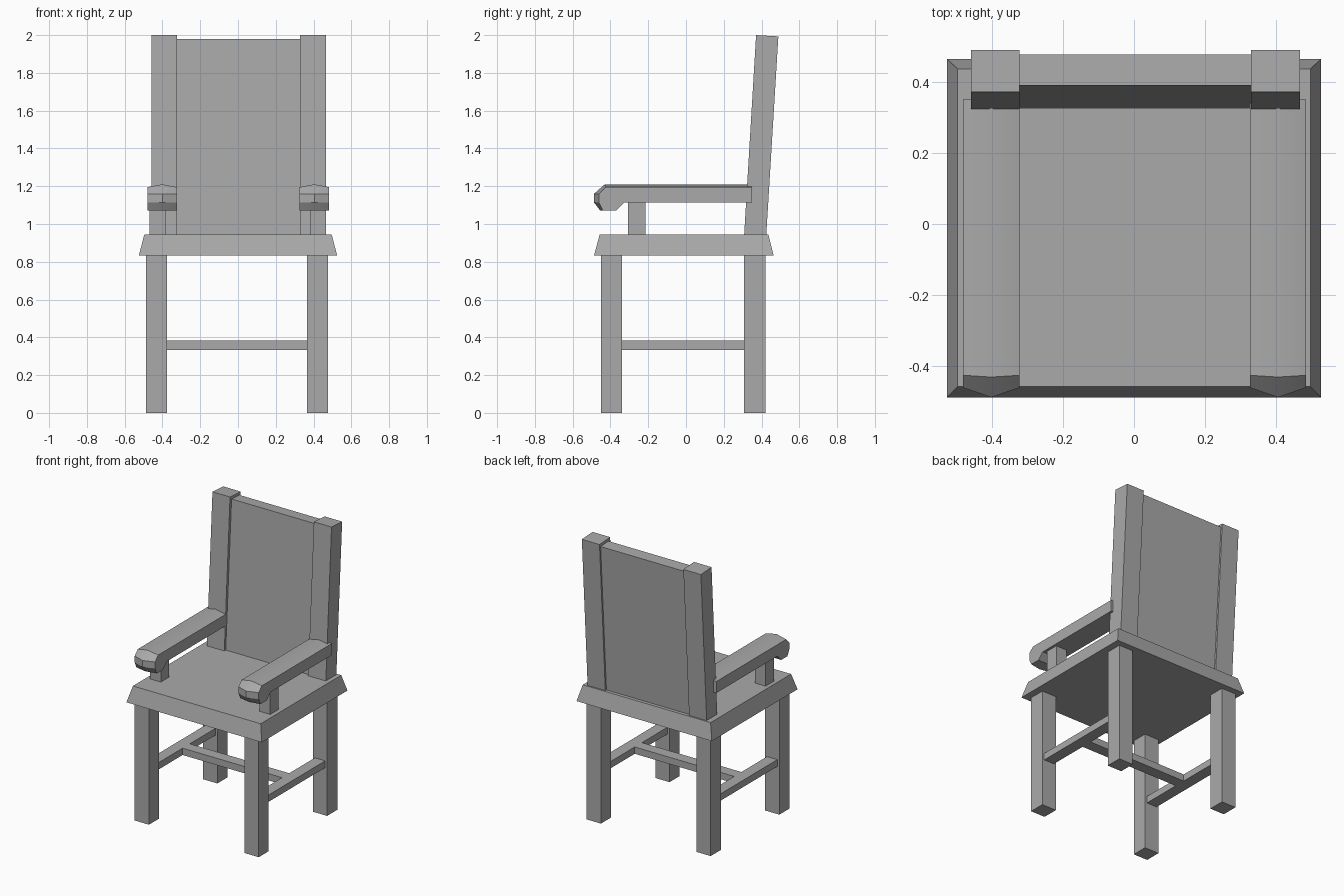
import bpy, bmesh, math

if "Cube" in bpy.data.objects:
    bpy.data.objects.remove(bpy.data.objects["Cube"])

grey = bpy.data.materials.new("plain grey")
grey.diffuse_color = (0.4, 0.4, 0.4, 1)
grey.use_nodes = True
grey.node_tree.nodes["Principled BSDF"].inputs["Base Color"].default_value = grey.diffuse_color


def loft(name, sections, smooth=False):
    """Bridge matching closed loops of points and cap both ends."""
    bm = bmesh.new()
    rings = [[bm.verts.new(p) for p in s] for s in sections]
    n = len(rings[0])
    for a, b in zip(rings, rings[1:]):
        for i in range(n):
            j = (i + 1) % n
            bm.faces.new((a[i], a[j], b[j], b[i]))
    bm.faces.new(rings[0])
    bm.faces.new(rings[-1][::-1])
    bmesh.ops.recalc_face_normals(bm, faces=bm.faces)
    me = bpy.data.meshes.new(name)
    bm.to_mesh(me)
    bm.free()
    me.materials.append(grey)
    ob = bpy.data.objects.new(name, me)
    bpy.context.collection.objects.link(ob)
    if smooth:
        bpy.ops.object.select_all(action='DESELECT')
        ob.select_set(True)
        bpy.context.view_layer.objects.active = ob
        bpy.ops.object.shade_smooth_by_angle(angle=math.radians(30))
    return ob


def rect(x0, x1, y0, y1, z):
    return [(x0, y0, z), (x1, y0, z), (x1, y1, z), (x0, y1, z)]


def box(name, x0, x1, y0, y1, z0, z1):
    return loft(name, [rect(x0, x1, y0, y1, z0), rect(x0, x1, y0, y1, z1)])


def side_profile(x, pts):
    return [(x, y, z) for y, z in pts]


# Seat with sloping edges
SEAT_Z = 0.944
loft("seat", [rect(-0.525, 0.525, -0.487, 0.464, 0.833),
              rect(-0.496, 0.496, -0.457, 0.436, SEAT_Z)])

# Four legs
for side, x0, x1 in (("left", -0.487, -0.376), ("right", 0.365, 0.476)):
    box(f"front_leg_{side}", x0, x1, -0.45, -0.339, 0, 0.833)
    box(f"back_leg_{side}", x0, x1, 0.308, 0.422, 0, 0.833)
    # Side stretcher between front and back leg
    mid = (x0 + x1) / 2
    box(f"side_stretcher_{side}", mid - 0.04, mid + 0.04, -0.339, 0.308, 0.334, 0.382)

# Cross stretcher joining the side stretchers
box("cross_stretcher", -0.392, 0.381, -0.055, 0.025, 0.334, 0.382)

# Leaning back posts and the panel between them
post = [(0.308, SEAT_Z), (0.425, SEAT_Z), (0.489, 1.993), (0.371, 2.0)]
panel = [(0.324, SEAT_Z), (0.412, SEAT_Z), (0.476, 1.974), (0.389, 1.979)]
for side, x0, x1 in (("left", -0.458, -0.322), ("right", 0.329, 0.466)):
    loft(f"back_post_{side}", [side_profile(x, post) for x in (x0, x1)])
loft("back_panel", [side_profile(x, panel) for x in (-0.322, 0.329)])

# Armrests: ridged top, pointed rounded nose
under = [(-0.37, 1.072), (-0.328, 1.114)]
arm_mid = [(0.35, 1.114), (0.35, 1.21), (-0.43, 1.21), (-0.487, 1.16),
           (-0.487, 1.114), (-0.455, 1.072)] + under
arm_edge = [(0.35, 1.114), (0.35, 1.195), (-0.425, 1.195), (-0.46, 1.16),
            (-0.46, 1.114), (-0.44, 1.072)] + under
for side, x0, x1 in (("left", -0.48, -0.322), ("right", 0.326, 0.483)):
    loft(f"armrest_{side}", [side_profile(x0, arm_edge),
                             side_profile((x0 + x1) / 2, arm_mid),
                             side_profile(x1, arm_edge)], smooth=True)

# Short posts under the armrests
for side, x0, x1 in (("left", -0.468, -0.384), ("right", 0.381, 0.465)):
    box(f"arm_support_{side}", x0, x1, -0.307, -0.214, SEAT_Z, 1.114)
